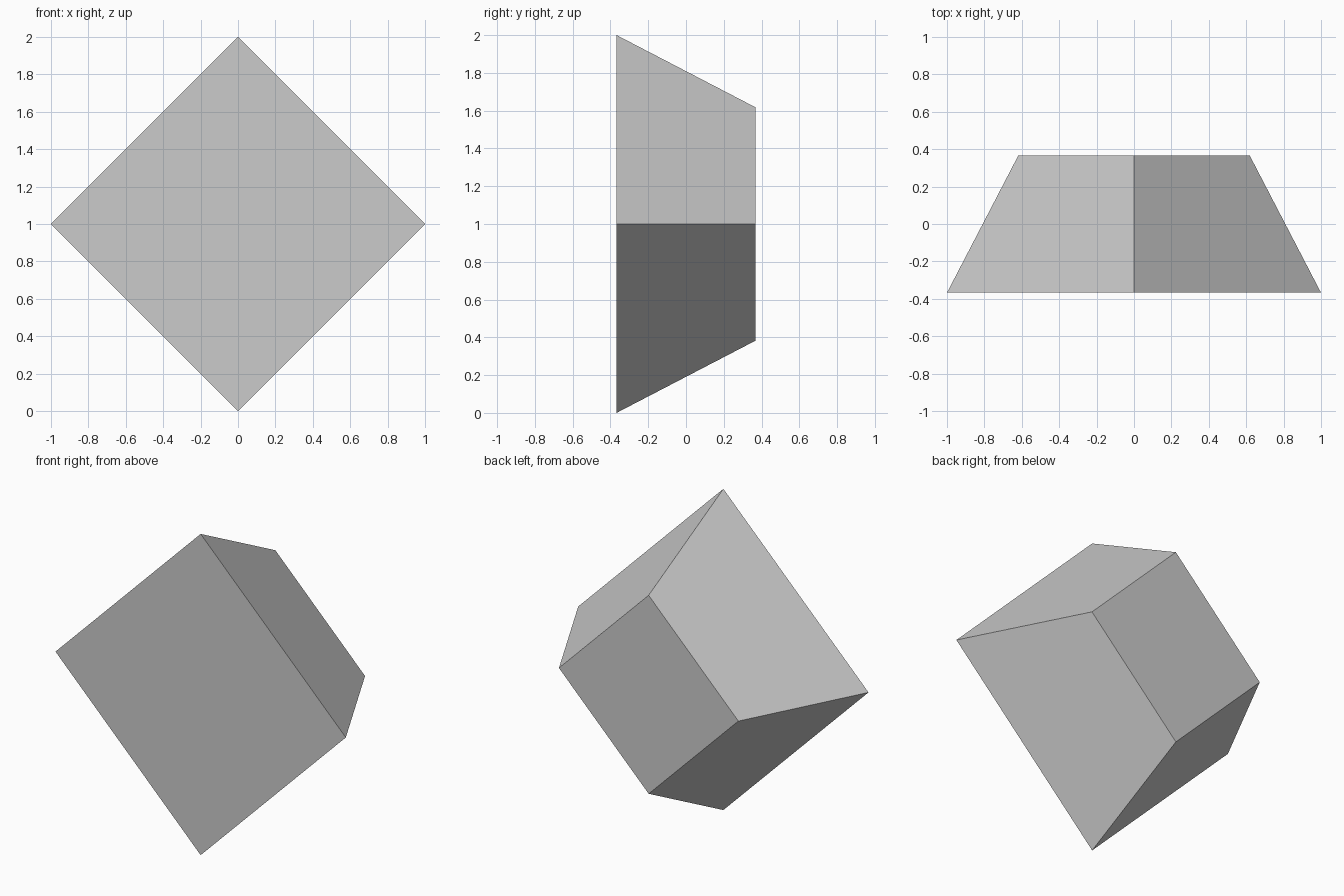
import bpy
import math

cube = bpy.data.objects.get("Cube")
if cube:
    bpy.data.objects.remove(cube, do_unlink=True)

# Plain grey material
GREY = (0.6, 0.6, 0.6, 1.0)
mat = bpy.data.materials.new("light_grey")
mat.use_nodes = True
mat.diffuse_color = GREY
shader = next(n for n in mat.node_tree.nodes if n.type == "BSDF_PRINCIPLED")
shader.inputs["Base Color"].default_value = GREY

# Four-sided tapered block: wide diamond face at the front, small one at the back
bpy.ops.mesh.primitive_cone_add(vertices=4, radius1=1.0, radius2=0.618, depth=0.735,
                                location=(0, 0, 1), rotation=(-math.pi / 2, 0, 0))
block = bpy.context.object
block.name = "tapered_diamond_block"
block.data.materials.append(mat)
bpy.ops.object.transform_apply(location=False, rotation=True, scale=True)
bpy.ops.object.shade_flat()
